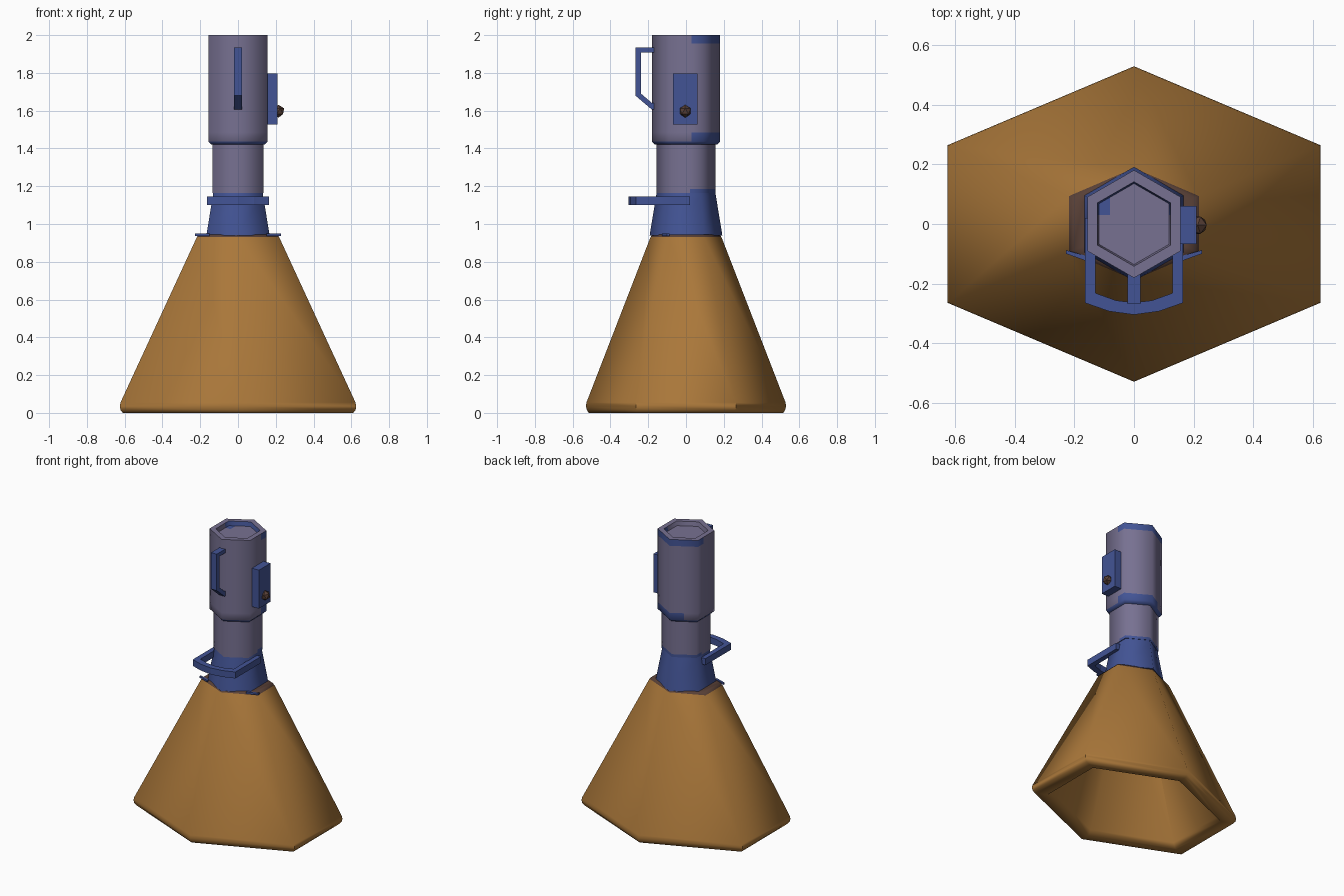
import bpy, bmesh, math
from mathutils import Vector

if "Cube" in bpy.data.objects:
    bpy.data.objects.remove(bpy.data.objects["Cube"])


def material(name, rgb):
    m = bpy.data.materials.new(name)
    m.diffuse_color = (*rgb, 1)
    m.use_nodes = True
    m.node_tree.nodes["Principled BSDF"].inputs["Base Color"].default_value = m.diffuse_color
    return m


COPPER = material("copper", (0.40, 0.185, 0.042))
GREY = material("violet_grey", (0.185, 0.165, 0.285))
BLUE = material("blue", (0.055, 0.088, 0.30))
BROWN = material("dark_brown", (0.10, 0.052, 0.038))


def finish(name, bm, mats, smooth=None):
    bmesh.ops.recalc_face_normals(bm, faces=bm.faces)
    me = bpy.data.meshes.new(name)
    bm.to_mesh(me)
    bm.free()
    for m in mats:
        me.materials.append(m)
    ob = bpy.data.objects.new(name, me)
    bpy.context.collection.objects.link(ob)
    if smooth:
        bpy.ops.object.select_all(action='DESELECT')
        ob.select_set(True)
        bpy.context.view_layer.objects.active = ob
        bpy.ops.object.shade_smooth_by_angle(angle=math.radians(smooth))
    return ob


def hex_rings(rings, closed=False):
    """Six-sided shell through rings of (half width, half depth, height)."""
    bm = bmesh.new()
    loops = []
    for rx, ry, z in rings:
        pts = [(0, ry), (-rx, ry / 2), (-rx, -ry / 2), (0, -ry), (rx, -ry / 2), (rx, ry / 2)]
        loops.append([bm.verts.new((x, y, z)) for x, y in pts])
    pairs = list(zip(loops, loops[1:]))
    if closed:
        pairs.append((loops[-1], loops[0]))
    else:
        bm.faces.new(loops[0])
        bm.faces.new(loops[-1])
    for a, b in pairs:
        for i in range(6):
            j = (i + 1) % 6
            bm.faces.new((a[i], a[j], b[j], b[i]))
    return bm


def extrude_outline(name, pts, offset, mat):
    """Flat outline swept along an offset."""
    bm = bmesh.new()
    f = bm.faces.new([bm.verts.new(p) for p in pts])
    r = bmesh.ops.extrude_face_region(bm, geom=[f])
    vs = [g for g in r["geom"] if isinstance(g, bmesh.types.BMVert)]
    bmesh.ops.translate(bm, verts=vs, vec=Vector(offset))
    return finish(name, bm, [mat])


# Hollow flared bell with rounded lip and dark top plate
bm = hex_rings([(0.17, 0.15, 0.945), (0.205, 0.178, 0.945), (0.218, 0.188, 0.93),
                (0.622, 0.527, 0.055), (0.626, 0.53, 0.035), (0.622, 0.525, 0.015),
                (0.61, 0.515, 0.0), (0.53, 0.45, 0.0), (0.51, 0.43, 0.03),
                (0.16, 0.14, 0.88)])
for f in bm.faces:
    if f.calc_center_median().z > 0.932:
        f.material_index = 1
finish("bell", bm, [COPPER, BROWN], 62)

# Tapered collar
finish("collar", hex_rings([(0.167, 0.192, 0.94), (0.165, 0.19, 0.955),
                            (0.133, 0.158, 1.15), (0.13, 0.152, 1.18)]), [BLUE], 62)

# Narrow neck
bm = hex_rings([(0.136, 0.157, 1.165), (0.136, 0.157, 1.185), (0.136, 0.157, 1.44)])
bmesh.ops.bisect_plane(bm, geom=bm.verts[:] + bm.edges[:] + bm.faces[:],
                       plane_co=(0, 0.02, 0), plane_no=(0, 1, 0))
for f in bm.faces:
    c = f.calc_center_median()
    f.material_index = int(c.z < 1.185 and c.y > 0.02)
finish("neck", bm, [GREY, BLUE], 62)

# Upper barrel with recessed cap, blue chamfer and worn rear bands
bm = hex_rings([(0.142, 0.164, 1.42), (0.157, 0.181, 1.437), (0.157, 0.181, 1.485),
                (0.157, 0.181, 1.955), (0.157, 0.181, 2.0), (0.123, 0.142, 2.0),
                (0.118, 0.136, 1.97)])
for co, no in (((0, 0.03, 0), (0, 1, 0)), ((-0.08, 0, 0), (1, 0, 0))):
    bmesh.ops.bisect_plane(bm, geom=bm.verts[:] + bm.edges[:] + bm.faces[:],
                           plane_co=co, plane_no=no)
for f in bm.faces:
    c = f.calc_center_median()
    rear = c.y > 0.03
    top_band = rear and 1.955 < c.z < 1.99 and abs(c.x) + c.y > 0.15
    low_band = rear and c.x > -0.08 and c.z < 1.485
    f.material_index = int(c.z < 1.437 or top_band or low_band)
finish("barrel", bm, [GREY, BLUE], 62)

# Carrying hoop around the collar
half_outer = [(0.165, 0.02), (0.165, -0.265), (0.085, -0.293)]
half_inner = [(0.06, -0.257), (0.13, -0.232), (0.13, 0.02)]
right = half_outer + [(0, -0.305)]
left = [(-x, y) for x, y in reversed(half_outer)]
inner = ([(-x, y) for x, y in reversed(half_inner)] + [(0, -0.264)] + half_inner)
extrude_outline("hoop", [(x, y, 1.1) for x, y in right + left + inner], (0, 0, 0.045), BLUE)

# Front grip
grip = [(-0.16, 1.935), (-0.268, 1.935), (-0.268, 1.68), (-0.18, 1.605), (-0.15, 1.605),
        (-0.15, 1.64), (-0.18, 1.64), (-0.238, 1.69), (-0.238, 1.908), (-0.16, 1.908)]
extrude_outline("front_grip", [(-0.022, y, z) for y, z in grip], (0.044, 0, 0), BLUE)

# Side control box
box = [(-0.068, 1.527), (0.06, 1.527), (0.06, 1.797), (-0.068, 1.797)]
extrude_outline("control_box", [(0.14, y, z) for y, z in box], (0.07, 0, 0), BLUE)

# Faceted knob on the control box
bm = bmesh.new()
bmesh.ops.create_icosphere(bm, subdivisions=1, radius=0.034)
bmesh.ops.translate(bm, verts=bm.verts, vec=(0.214, -0.004, 1.597))
finish("knob", bm, [BROWN], 30)

# Small tabs at the front corners of the bell top
for side, s in (("right", 1), ("left", -1)):
    tab = [(s * 0.228, -0.088), (s * 0.228, -0.1), (s * 0.15, -0.128), (s * 0.15, -0.11)]
    extrude_outline(side + "_tab", [(x, y, 0.937) for x, y in tab], (0, 0, 0.012), BLUE)
